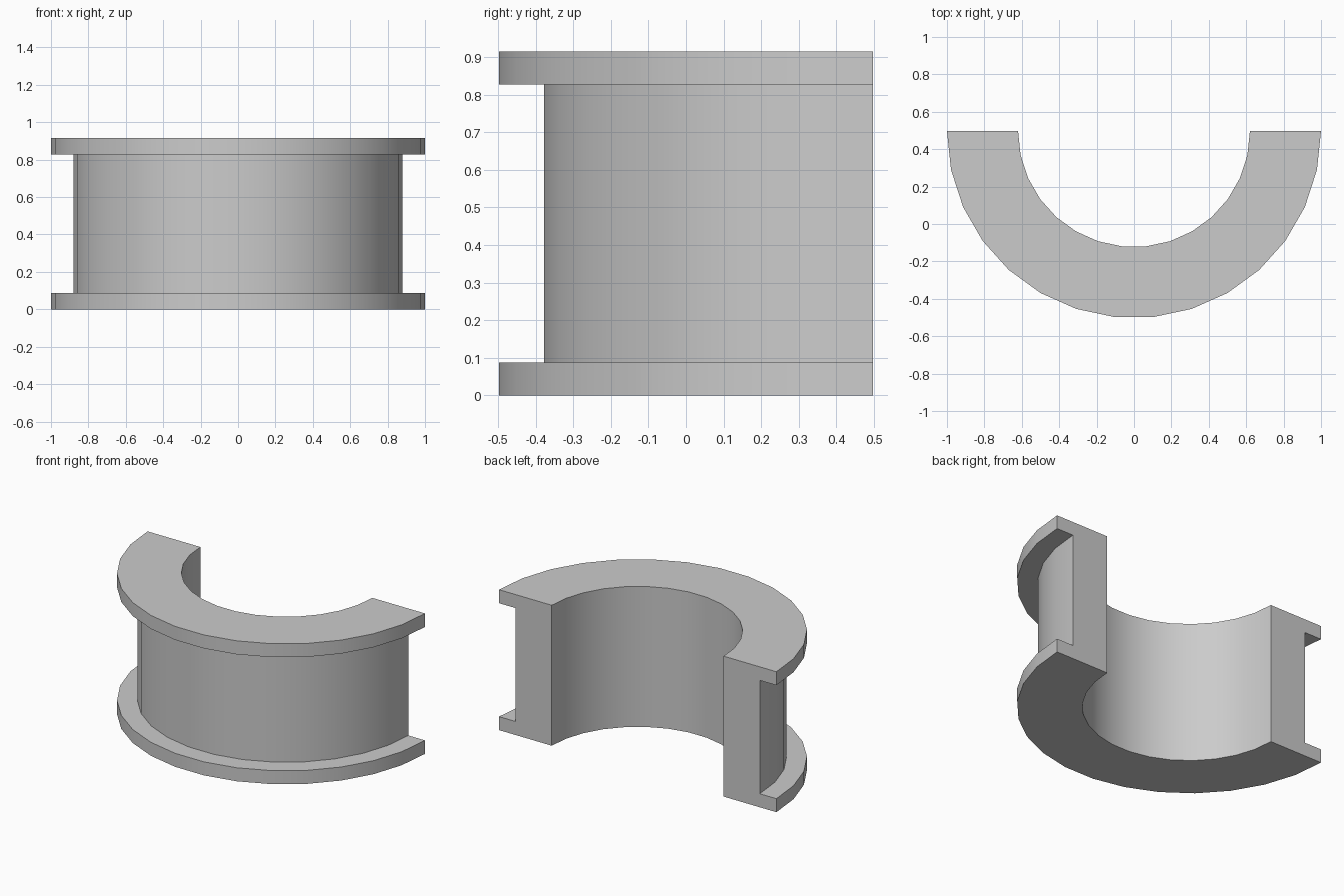
import bpy, bmesh, math
from mathutils import Vector

cube = bpy.data.objects.get("Cube")
if cube:
    bpy.data.objects.remove(cube, do_unlink=True)

# Overall sizes
BORE, BODY, FLANGE = 0.62, 0.88, 1.0
HEIGHT, LIP = 0.915, 0.088
STEPS = 15
CENTRE_Y = FLANGE * math.cos(math.pi / STEPS / 2) / 2

# Single plain grey
grey = bpy.data.materials.new("plain_grey")
grey.use_nodes = True
colour = (0.6, 0.6, 0.6, 1)
grey.diffuse_color = colour
grey.node_tree.nodes["Principled BSDF"].inputs["Base Color"].default_value = colour

# C-shaped section of the flanged half bushing: (radius, height)
section = [
    (BORE, 0), (FLANGE, 0), (FLANGE, LIP), (BODY, LIP),
    (BODY, HEIGHT - LIP), (FLANGE, HEIGHT - LIP), (FLANGE, HEIGHT), (BORE, HEIGHT),
]

# Sweep the section through half a turn, with a flat cap at each end
bm = bmesh.new()
rings = []
for i in range(STEPS + 1):
    a = math.pi + math.pi * i / STEPS
    rings.append([bm.verts.new(Vector((r * math.cos(a), CENTRE_Y + r * math.sin(a), z)))
                  for r, z in section])
n = len(section)
for r0, r1 in zip(rings, rings[1:]):
    for k in range(n):
        j = (k + 1) % n
        bm.faces.new((r0[k], r0[j], r1[j], r1[k]))
bm.faces.new(rings[0])
bm.faces.new(rings[-1][::-1])
bmesh.ops.recalc_face_normals(bm, faces=bm.faces)

mesh = bpy.data.meshes.new("flanged_half_bushing")
bm.to_mesh(mesh)
bm.free()
mesh.materials.append(grey)
bushing = bpy.data.objects.new("flanged_half_bushing", mesh)
bpy.context.collection.objects.link(bushing)

# Smooth round walls, crisp corners
bpy.ops.object.select_all(action='DESELECT')
bushing.select_set(True)
bpy.context.view_layer.objects.active = bushing
bpy.ops.object.shade_smooth_by_angle(angle=math.radians(30))
